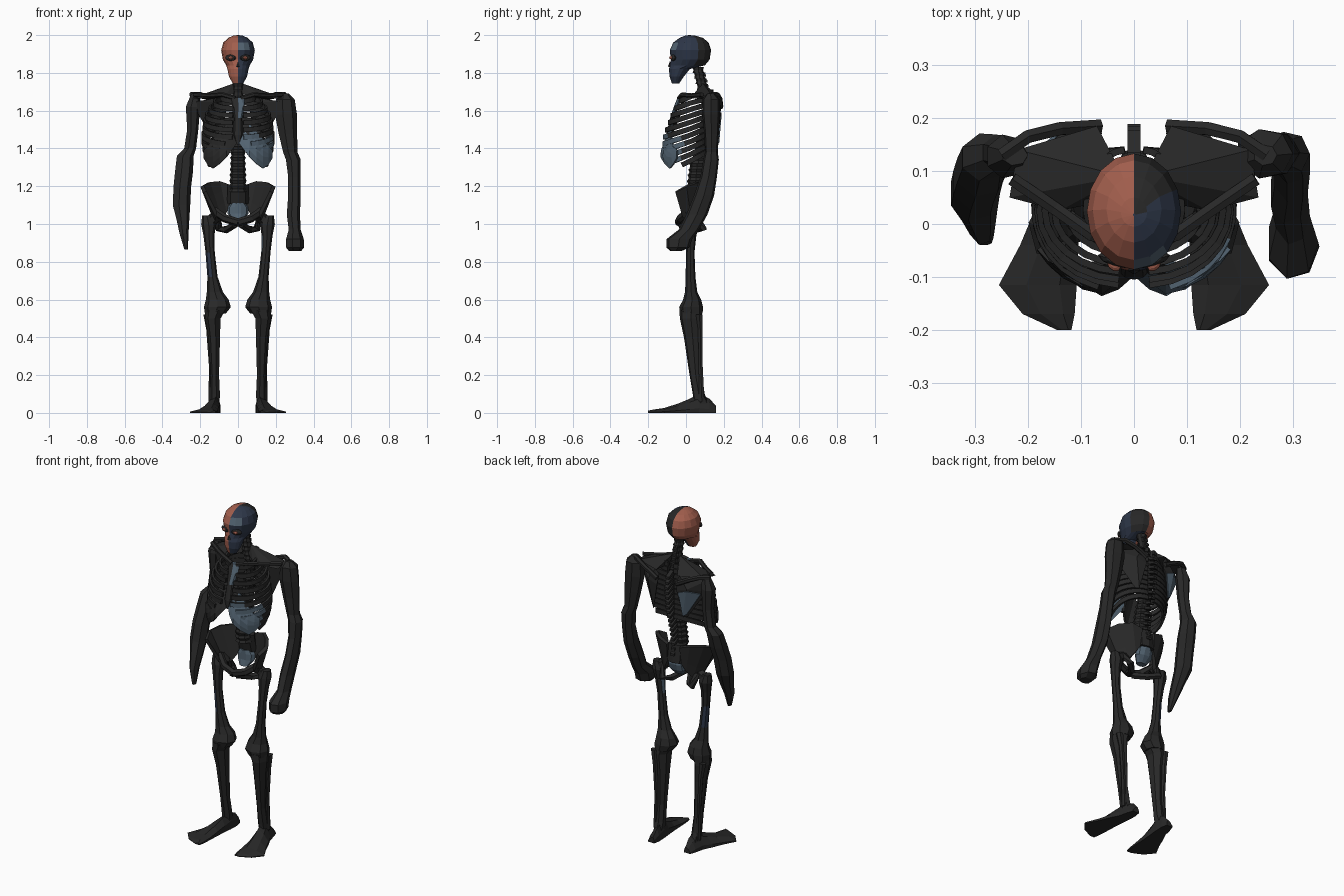
import bpy, bmesh, math
from mathutils import Vector

# Colours
COL = {"charcoal": (.021, .021, .021), "rust_orange": (.36, .112, .074),
       "navy": (.027, .038, .066), "slate_blue": (.085, .125, .165)}
MATS, IDX = [], {}
for k, c in COL.items():
    m = bpy.data.materials.new(k)
    m.diffuse_color = (*c, 1)
    IDX[k] = len(MATS)
    MATS.append(m)


def finish(name, bm, rule="charcoal"):
    """Turn a bmesh into an object; rule is a colour name or f(centre)->name."""
    bmesh.ops.recalc_face_normals(bm, faces=bm.faces)
    for f in bm.faces:
        f.material_index = IDX[rule if isinstance(rule, str) else rule(f.calc_center_median())]
    me = bpy.data.meshes.new(name)
    bm.to_mesh(me)
    bm.free()
    for m in MATS:
        me.materials.append(m)
    ob = bpy.data.objects.new(name, me)
    bpy.context.collection.objects.link(ob)
    return ob


def skin(name, rings, rule="charcoal"):
    bm = bmesh.new()
    R = [[bm.verts.new(p) for p in r] for r in rings]
    n = len(R[0])
    for a, b in zip(R, R[1:]):
        for i in range(n):
            bm.faces.new((a[i], a[(i + 1) % n], b[(i + 1) % n], b[i]))
    bm.faces.new(R[0])
    bm.faces.new(R[-1])
    return finish(name, bm, rule)


def loft(name, secs, rule="charcoal", n=8, s=1):
    """Sections (z, x0, x1, y0, y1) joined through elliptical rings."""
    rings = []
    for z, x0, x1, y0, y1 in secs:
        ang = [2 * math.pi * i / n for i in range(n)]
        rings.append([(s * ((x0 + x1) / 2 + (x1 - x0) / 2 * math.cos(a)),
                       (y0 + y1) / 2 + (y1 - y0) / 2 * math.sin(a), z) for a in ang])
    return skin(name, rings, rule)


def sweep(name, pts, rw, rh, rule="charcoal", n=4, s=1):
    """Tube along a path, rw wide and rh tall."""
    P = [Vector((s * p[0], p[1], p[2])) for p in pts]
    rings = []
    for i, p in enumerate(P):
        t = (P[min(i + 1, len(P) - 1)] - P[max(i - 1, 0)]).normalized()
        side = t.cross(Vector((0, 0, 1))).normalized()
        up = side.cross(t)
        rings.append([p + side * rw * math.cos(a) + up * rh * math.sin(a)
                      for a in [2 * math.pi * (j + .5) / n for j in range(n)]])
    return skin(name, rings, rule)


def hull(name, pts, rule="charcoal", s=1):
    bm = bmesh.new()
    for p in pts:
        bm.verts.new((s * p[0], p[1], p[2]))
    bmesh.ops.convex_hull(bm, input=bm.verts)
    return finish(name, bm, rule)


def panel(name, cols, rule, thick, s):
    """Curved sheet from columns of points, thickened."""
    bm = bmesh.new()
    grid = [[bm.verts.new((s * x, y, z)) for x, y, z in c] for c in cols]
    for a, b in zip(grid, grid[1:]):
        for k in range(len(a) - 1):
            bm.faces.new((a[k], a[k + 1], b[k + 1], b[k]))
    md = finish(name, bm, rule).modifiers.new("thickness", "SOLIDIFY")
    md.thickness, md.offset = thick, 0


# Skull with two-tone halves
def skull_rule(c):
    if .0 < c.x < .075 and c.y > .01 + c.x * .9 and c.z > 1.85:
        return "charcoal"
    if .0 < c.x < .055 and c.y < -.03 and 1.93 < c.z < 1.965:
        return "slate_blue"
    return "rust_orange" if c.x < 0 else "navy"


loft("skull", [(1.745, -.028, .028, -.075, -.035), (1.78, -.048, .048, -.087, -.012),
               (1.82, -.056, .056, -.09, .02), (1.84, -.062, .062, -.086, .1),
               (1.87, -.08, .08, -.08, .125), (1.92, -.089, .089, -.086, .133),
               (1.96, -.078, .078, -.068, .12), (1.985, -.052, .052, -.035, .09),
               (1.997, -.025, .025, -.005, .05), (2.0, -.002, .002, .015, .02)], skull_rule, 16)
for s in (-1, 1):
    for nm, w, h, y, c in (("eye_socket", .03, .017, -.068, "charcoal"), ("eye", .013, .009, -.077, "rust_orange")):
        bm = bmesh.new()
        bmesh.ops.create_uvsphere(bm, u_segments=8, v_segments=6, radius=1)
        for v in bm.verts:
            v.co = (s * (.038 + v.co.x * w), y + v.co.y * .012 + v.co.x * w * .3, 1.88 + v.co.z * h)
        finish(nm, bm, c)
hull("nose_hole", [(-.012, -.088, 1.83), (.012, -.088, 1.83), (0, -.086, 1.86), (0, -.095, 1.835), (0, -.07, 1.84)])

# Spine: vertebrae along a bent centre line
LINE = [(1.09, .08), (1.2, .05), (1.3, .06), (1.45, .1), (1.6, .115), (1.7, .09), (1.84, .055)]


def spine_y(z):
    for (a, ya), (b, yb) in zip(LINE, LINE[1:]):
        if z <= b:
            return ya + (yb - ya) * (z - a) / (b - a)
    return LINE[-1][1]


for i in range(22):
    z = 1.17 + i * .03
    y, r = spine_y(z), .048 - .018 * min(1, i / 14)
    loft("vertebra", [(z, -r, r, y - r, y + r), (z + .015, -r * .85, r * .85, y - r * .85, y + r * .85),
                      (z + .031, -r, r, y - r, y + r)])
    back = .075 if z < 1.68 else .04
    hull("spine_spur", [(x, y + d, z + h) for x in (-.012, .012) for d, h in
                        ((.01, .028), (.01, .005), (back, -.008), (back, -.022))])

# Rib cage
W = [.09, .125, .15, .168, .178, .182, .187, .187, .182, .172, .157]
F = [.055, .08, .1, .115, .13, .14, .15, .155, .16, .155, .135]
END = [-85] * 6 + [-72, -62, -52, -40, -20]


def rib_rule(c):
    return "slate_blue" if c.x > .02 and c.z < 1.47 and c.y < -.02 else "charcoal"


for s in (-1, 1):
    for i in range(11):
        pts = []
        for k in range(13):
            a = math.radians(88 + (END[i] - 88) * k / 12)
            sa = math.sin(a)
            pts.append((.015 + (W[i] - .015) * math.cos(a), .025 + (.115 if sa > 0 else F[i]) * sa,
                        1.70 - .03 * i - (.05 + .008 * i) * (1 - sa) / 2))
        sweep("rib", pts, .009, .018, rib_rule, 4, s)
    # Cartilage plate closing the lower front
    cols = []
    for x, top, low in ((.004, 1.6, 1.43), (.03, 1.57, 1.395), (.06, 1.53, 1.355), (.095, 1.49, 1.32),
                        (.13, 1.45, 1.295), (.158, 1.41, 1.315), (.178, 1.39, 1.35)):
        col = []
        for k in range(6):
            z = top + (low - top) * k / 5
            f = .163 - .4 * max(0, z - 1.38) - .35 * max(0, 1.35 - z)
            col.append((x, .025 - f * math.sqrt(1 - (x / .198) ** 2) + .025 * max(0, 1 - x / .06), z))
        cols.append(col)
    panel("rib_cartilage", cols, lambda c: "slate_blue" if c.x > .01 and c.z < 1.495 else "charcoal", .012, s)
loft("breastbone", [(1.67, -.035, .035, -.045, -.02), (1.62, -.03, .035, -.065, -.04),
                    (1.56, -.022, .022, -.085, -.06), (1.47, -.025, .025, -.105, -.08),
                    (1.42, -.008, .008, -.105, -.085)],
     lambda c: "slate_blue" if c.x > 0 and c.z > 1.57 else "charcoal")

# Shoulder girdle
for s in (-1, 1):
    sweep("collarbone", [(.015, -.035, 1.665), (.08, -.02, 1.685), (.15, .03, 1.68), (.23, .085, 1.685)], .014, .012, n=6, s=s)
    hull("shoulder_blade", [(.06, .17, 1.64), (.065, .185, 1.58), (.1, .165, 1.42), (.115, .15, 1.42), (.21, .1, 1.58),
                            (.22, .09, 1.65), (.08, .175, 1.67), (.13, .18, 1.6)], s=s)
    sweep("blade_ridge", [(.065, .185, 1.62), (.14, .18, 1.66), (.2, .165, 1.685), (.25, .13, 1.685)], .014, .014, n=6, s=s)
    hull("shoulder_top", [(.02, .09, 1.745), (.02, .07, 1.69), (.07, .185, 1.67), (.22, .14, 1.675), (.235, .05, 1.665),
                          (.14, .025, 1.67), (.07, .04, 1.675), (.12, .12, 1.66)], s=s)
# Coloured back of the left blade
hull("blade_patch", [(-x, y + d, z) for d in (0, -.008) for x, y, z in
                     ((.078, .188, 1.57), (.1, .176, 1.43), (.118, .166, 1.44), (.19, .134, 1.57), (.13, .187, 1.59))],
     "slate_blue")

# Arms, posed differently on each side
loft("right_arm", [(1.69, .225, .27, .11, .15), (1.66, .195, .3, .085, .18), (1.58, .19, .312, .085, .18),
                   (1.48, .21, .313, .095, .175), (1.38, .235, .315, .1, .168), (1.34, .25, .332, .09, .175),
                   (1.25, .262, .332, .075, .165), (1.15, .262, .332, .04, .15), (1.05, .255, .328, .0, .115),
                   (.97, .265, .332, -.04, .07), (.92, .25, .348, -.105, .035), (.875, .25, .35, -.105, .02),
                   (.858, .265, .335, -.085, -.02)], n=7)
loft("left_arm", [(1.69, -.25, -.2, .11, .15), (1.62, -.28, -.2, .085, .17), (1.5, -.272, -.21, .095, .168),
                  (1.4, -.288, -.222, .1, .17), (1.36, -.328, -.235, .08, .172), (1.28, -.338, -.238, .05, .155),
                  (1.2, -.346, -.248, .025, .13), (1.1, -.35, -.253, .005, .11), (1.02, -.328, -.258, -.02, .07),
                  (.95, -.312, -.262, -.04, .03), (.865, -.285, -.265, -.04, -.01)], n=7)

# Pelvis
loft("sacrum", [(1.21, -.055, .055, .03, .12), (1.105, -.058, .058, .06, .13)])
loft("tailbone", [(1.112, -.035, .035, .05, .12), (1.09, -.054, .054, .05, .12), (1.055, -.055, .055, .05, .11),
                  (1.02, -.03, .03, .04, .08)], "slate_blue", 10)
TOP = [(.04, .115, 1.205), (.1, .105, 1.225), (.155, .055, 1.22), (.19, 0, 1.2), (.175, -.055, 1.17)]
LOW = [(.045, .1, 1.1), (.065, .09, 1.06), (.09, .065, 1.02), (.115, .03, 1.01), (.11, -.015, 1.04)]
for s in (-1, 1):
    panel("hip_wing", [[tuple(Vector(a).lerp(Vector(b), k / 3)) for k in range(4)] for a, b in zip(TOP, LOW)],
          "charcoal", .02, s)
    sweep("pubic_arch", [(.125, .01, 1.07), (.07, -.03, 1.03), (0, -.04, 1.008)], .02, .022, n=6, s=s)
    sweep("sit_bone", [(.11, .05, 1.04), (.1, .09, .975), (.06, .05, .97), (.015, -.03, .998)], .02, .02, n=6, s=s)
    sweep("hip_joint", [(.16, .035, 1.005), (.13, .035, 1.03), (.1, .035, 1.05)], .026, .03, n=6, s=s)

    # Legs
    def thigh_rule(c):
        if c.x < -.145 and .72 < c.z < .85:
            return "navy"
        return "slate_blue" if 0 < c.x < .14 and .85 < c.z < .94 else "charcoal"

    loft("thigh_bone", [(1.045, .14, .19, .01, .06), (1.0, .115, .195, 0, .07), (.94, .125, .183, 0, .055),
                        (.85, .123, .172, 0, .045), (.72, .108, .162, -.002, .05), (.64, .08, .165, -.005, .06),
                        (.6, .05, .17, -.015, .08), (.56, .038, .18, -.036, .09), (.525, .065, .175, -.03, .088)],
         thigh_rule, 8, s)
    loft("shin_bone", [(.545, .06, .175, -.036, .085), (.5, .088, .175, -.034, .087), (.4, .092, .158, -.012, .082),
                       (.2, .098, .145, .018, .085), (.1, .093, .148, .035, .1), (.05, .095, .15, .04, .12)], n=7, s=s)
    loft("calf_bone", [(.52, .14, .183, .05, .09), (.44, .138, .168, .062, .09), (.25, .13, .154, .065, .09),
                       (.06, .128, .156, .068, .1)], n=6, s=s)
    # Foot: splayed wedge
    rings = []
    for y, a, b, h in ((.16, .1, .14, .035), (.125, .093, .152, .075), (.07, .095, .165, .1), (.02, .1, .19, .075),
                       (-.04, .105, .215, .05), (-.115, .108, .255, .026), (-.17, .112, .21, .018), (-.2, .118, .145, .012)):
        d = (b - a) * .22
        rings.append([(s * a, y, 0), (s * b, y, 0), (s * b, y, h * .25), (s * (b - d * 1.6), y, h * .75),
                      (s * (a + d), y, h), (s * a, y, h * .5)])
    skin("foot", rings)
